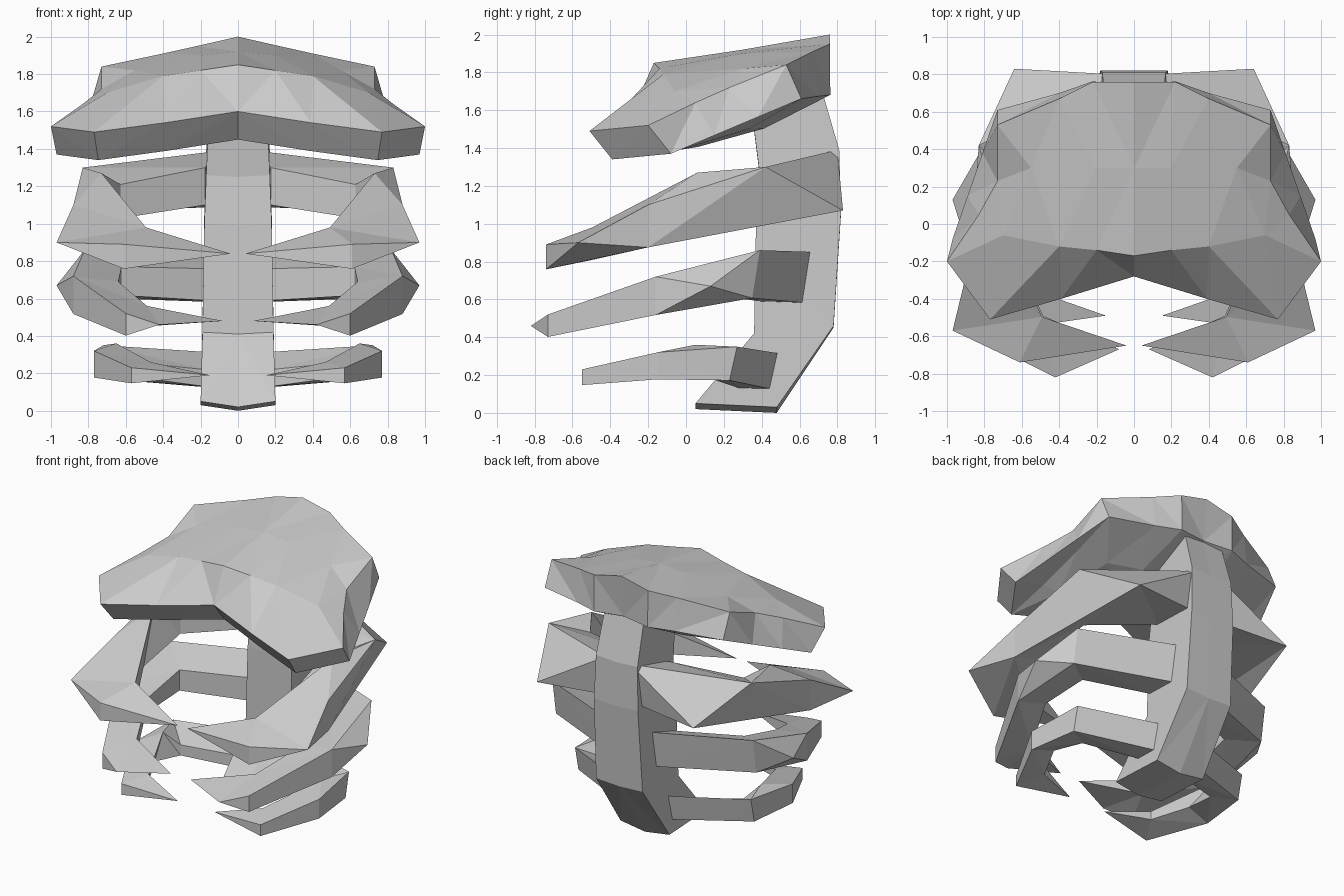
import bpy
import bmesh
from mathutils import Vector

cube = bpy.data.objects.get("Cube")
if cube:
    bpy.data.objects.remove(cube, do_unlink=True)

grey = bpy.data.materials.new("bone_grey")
grey.use_nodes = True
grey.diffuse_color = (.6, .6, .6, 1)
grey.node_tree.nodes["Principled BSDF"].inputs["Base Color"].default_value = grey.diffuse_color


def cap(bm, ring):
    """Close an even ring with a strip of quads."""
    count = len(ring)
    for i in range(count // 2 - 1):
        bm.faces.new((ring[i], ring[i + 1], ring[count - 2 - i], ring[count - 1 - i]))


def fan(bm, loop, point):
    """Join every edge of a loop to one point."""
    peak = bm.verts.new(point)
    for i in range(len(loop)):
        bm.faces.new((loop[i - 1], loop[i], peak))


def loft(name, rings, tip=None, cap_start=True, bulge_after=None, bulge=None):
    """Skin the left half through the rings and mirror it to the right."""
    bm = bmesh.new()
    loops = [[bm.verts.new(point) for point in ring] for ring in rings]
    count = len(rings[0])
    for index, (ring, following) in enumerate(zip(loops, loops[1:])):
        for i in range(count):
            j = (i + 1) % count
            quad = (ring[i], ring[j], following[j], following[i])
            if i == 0 and index == bulge_after:
                fan(bm, quad, bulge)
            else:
                bm.faces.new(quad)
    if cap_start:
        cap(bm, loops[0])
    if tip:
        fan(bm, loops[-1], tip)
    else:
        cap(bm, loops[-1])
    bmesh.ops.remove_doubles(bm, verts=bm.verts[:], dist=.001)
    bmesh.ops.triangulate(bm, faces=bm.faces[:], quad_method='SHORT_EDGE')
    bmesh.ops.recalc_face_normals(bm, faces=bm.faces[:])
    mesh = bpy.data.meshes.new(name)
    bm.to_mesh(mesh)
    bm.free()
    mesh.materials.append(grey)
    obj = bpy.data.objects.new(name, mesh)
    bpy.context.collection.objects.link(obj)
    mirror = obj.modifiers.new("Mirror", 'MIRROR')
    mirror.use_axis[0] = True


# Spine: front y, front z, back y, back z at each level, narrowing upwards
def spine_ring(level, front_y, front_z, back_y, back_z):
    width = .2 - level * .01
    keel = .03 if level == 0 else .01
    return [(0, front_y, front_z - keel), (width, front_y, front_z),
            (width, back_y, back_z), (0, back_y, back_z - keel)]


spine_levels = [(.05, .05, .48, .03), (.36, .42, .78, .46), (.37, 1, .82, 1.07),
                (.39, 1.26, .81, 1.39), (.36, 1.5, .72, 1.7)]
loft("spine", [spine_ring(level, *values) for level, values in enumerate(spine_levels)])


# Shoulder plate: the underside of each column follows from its top edge
def plate_column(sag, front, ridge, middle, rear):
    front, rear = Vector(front), Vector(rear)
    low_front = front + Vector((-.03 * front.x, .12, -.15))
    low_rear = Vector((rear.x, rear.y - .03 + .15 * rear.x, 1.69 - .04 * rear.x))
    underside = [low_rear.lerp(low_front, step / 3) for step in range(4)]
    for point in underside[1:3]:
        point.z -= sag
    return [front, ridge, middle, rear] + underside


front_corner = (.77, -.51, 1.49)
shoulder_middle = (.73, .23, 1.72)
shoulder_rear = (.73, .53, 1.84)
loft("shoulder_plate", [
    plate_column(.08, (0, -.28, 1.6), (0, -.17, 1.85), (0, .3, 1.92), (0, .76, 2)),
    plate_column(.08, (.39, -.4, 1.54), (.2, -.14, 1.82), (.2, .3, 1.9), (.22, .76, 1.95)),
    plate_column(.06, front_corner, (.4, -.12, 1.79), (.55, .3, 1.82), (.4, .67, 1.91)),
    plate_column(.02, front_corner, (.7, -.06, 1.7), shoulder_middle, shoulder_rear),
    plate_column(0, (1, -.2, 1.52), (.83, .05, 1.64), shoulder_middle, shoulder_rear),
], cap_start=False)


# Ribs: a tapering section at each station, its inner side pulled towards a hub
def rib_rings(height, lift, stations):
    rings = []
    for i, (x, y, z) in enumerate(stations):
        along = i / len(stations)
        bottom = z - height * (1 - along * along)
        lean, tuck, rise = (0, .05, lift) if y < 0 else (.04, .01, -.09)
        inner = Vector((x, y)).lerp(Vector((.3, -.1)), .38)
        rings.append([(x, y, z), (x, y - lean, bottom),
                      (inner.x, inner.y, bottom + tuck), (inner.x, inner.y, z + rise)])
    return rings


back, corner, side, front = range(4)

upper = rib_rings(.3, .09, [(.1, .8, 1.39), (.83, .42, 1.3), (.88, -.2, 1.1), (.61, -.74, .89)])
upper[corner][1] = (.64, .83, 1.07)
upper[side][3] = (.73, .06, 1.27)
elbow = (.97, -.57, .9)
upper.insert(front, [elbow] + upper[front][1:])
loft("upper_ribs", upper, tip=(.04, -.65, .84))

middle = rib_rings(.27, .04, [(.1, .69, .85), (.82, .39, .86), (.88, -.16, .72), (.6, -.73, .52)])
middle[side][3] = (.64, -.14, .69)
nose = (.42, -.82, .46)
middle.append([nose, nose] + middle[front][2:])
loft("middle_ribs", middle, tip=(.08, -.67, .48), bulge_after=corner, bulge=(.97, .13, .67))

lower = rib_rings(.19, .03, [(.1, .52, .31), (.72, .27, .35), (.77, -.15, .32), (.57, -.55, .23)])
lower[side][3] = (.65, .05, .36)
loft("lower_ribs", lower, tip=(.15, -.49, .19))
